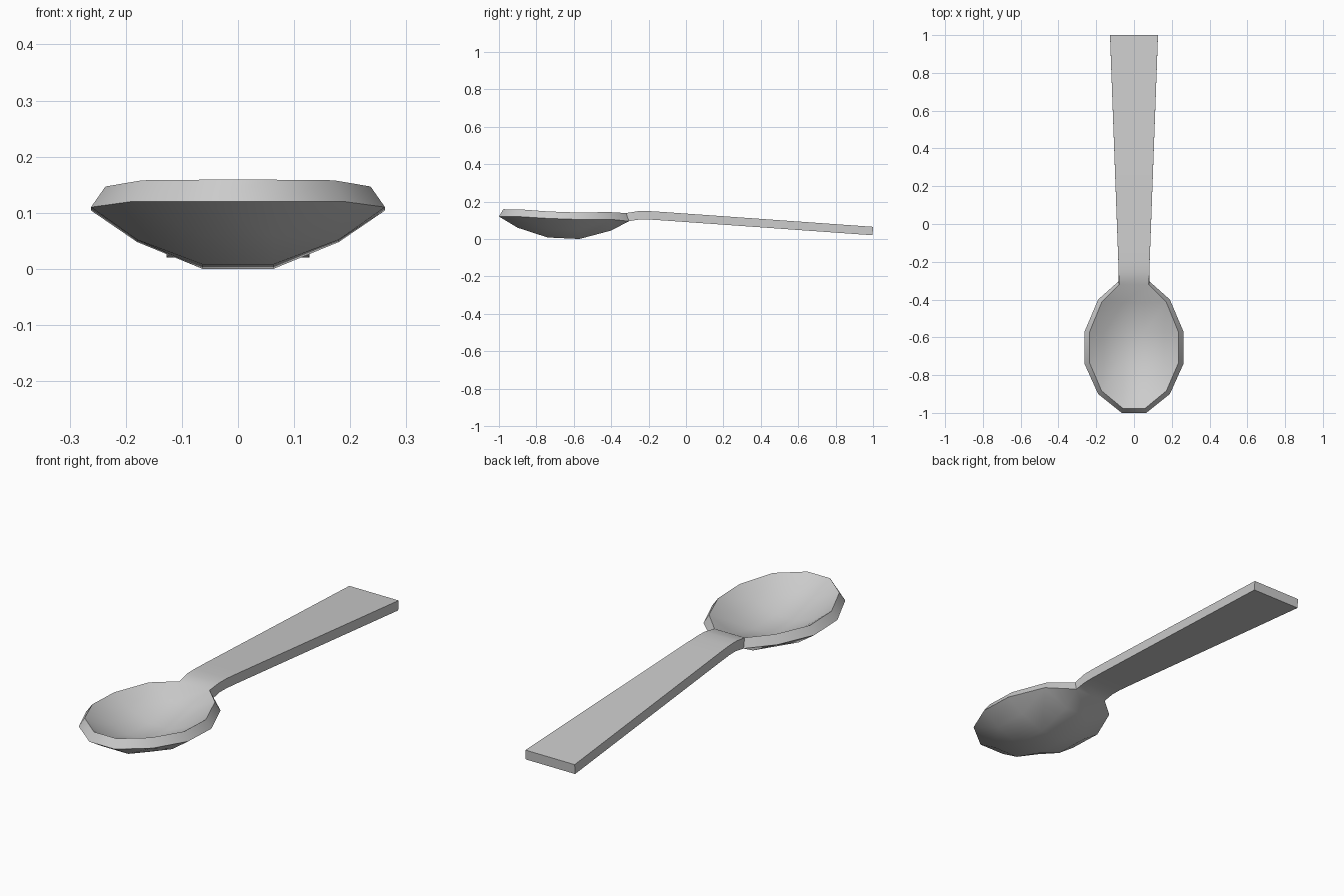
import bpy
import bmesh
import math

cube = bpy.data.objects.get("Cube")
if cube:
    bpy.data.objects.remove(cube, do_unlink=True)

# One plain grey metal
metal = bpy.data.materials.new("grey_metal")
metal.use_nodes = True
grey = (0.6, 0.6, 0.6, 1)
metal.diffuse_color = grey
metal.node_tree.nodes["Principled BSDF"].inputs["Base Color"].default_value = grey

# Underside rows from bowl tip to handle end: y, then (half width, z) from edge inwards
ROWS = [
    (-1.00, [(0.065, 0.12)]),
    (-0.90, [(0.19, 0.12), (0.065, 0.06)]),
    (-0.74, [(0.262, 0.11), (0.18, 0.052), (0.063, 0.008)]),
    (-0.57, [(0.262, 0.104), (0.18, 0.048), (0.063, 0.0)]),
    (-0.40, [(0.19, 0.105), (0.065, 0.045)]),
    (-0.305, [(0.083, 0.095)]),
    (-0.25, [(0.082, 0.104)]),
    (-0.20, [(0.083, 0.104)]),
    (-0.12, [(0.086, 0.099)]),
    (0.997, [(0.127, 0.02)]),
]


def add_row(bm, y, half):
    """Mirrored row of vertices, ordered from -x to +x."""
    left = [bm.verts.new((-x, y, z)) for x, z in half]
    right = [bm.verts.new((x, y, z)) for x, z in reversed(half)]
    return left + right


def bridge(bm, a, b):
    """Join two rows; where one has an extra pair, close its ends with triangles."""
    if len(b) > len(a):
        bm.faces.new((a[0], b[1], b[0]))
        bm.faces.new((a[-1], b[-1], b[-2]))
        b = b[1:-1]
    elif len(a) > len(b):
        bm.faces.new((a[0], a[1], b[0]))
        bm.faces.new((a[-2], a[-1], b[-1]))
        a = a[1:-1]
    for j in range(len(a) - 1):
        bm.faces.new((a[j], a[j + 1], b[j + 1], b[j]))


# Thin sheet for bowl and handle together
bm = bmesh.new()
rows = [add_row(bm, y, half) for y, half in ROWS]
for a, b in zip(rows, rows[1:]):
    bridge(bm, a, b)
mesh = bpy.data.meshes.new("spoon")
bm.to_mesh(mesh)
bm.free()
mesh.materials.append(metal)
spoon = bpy.data.objects.new("spoon", mesh)
bpy.context.collection.objects.link(spoon)

# Thicken upwards, then smooth the broad surfaces and keep the rim crisp
bpy.ops.object.select_all(action="DESELECT")
spoon.select_set(True)
bpy.context.view_layer.objects.active = spoon
solid = spoon.modifiers.new("thickness", "SOLIDIFY")
solid.thickness = 0.045
solid.offset = 1
solid.use_even_offset = True
bpy.ops.object.modifier_apply(modifier=solid.name)
bpy.ops.object.shade_smooth_by_angle(angle=math.radians(40))
